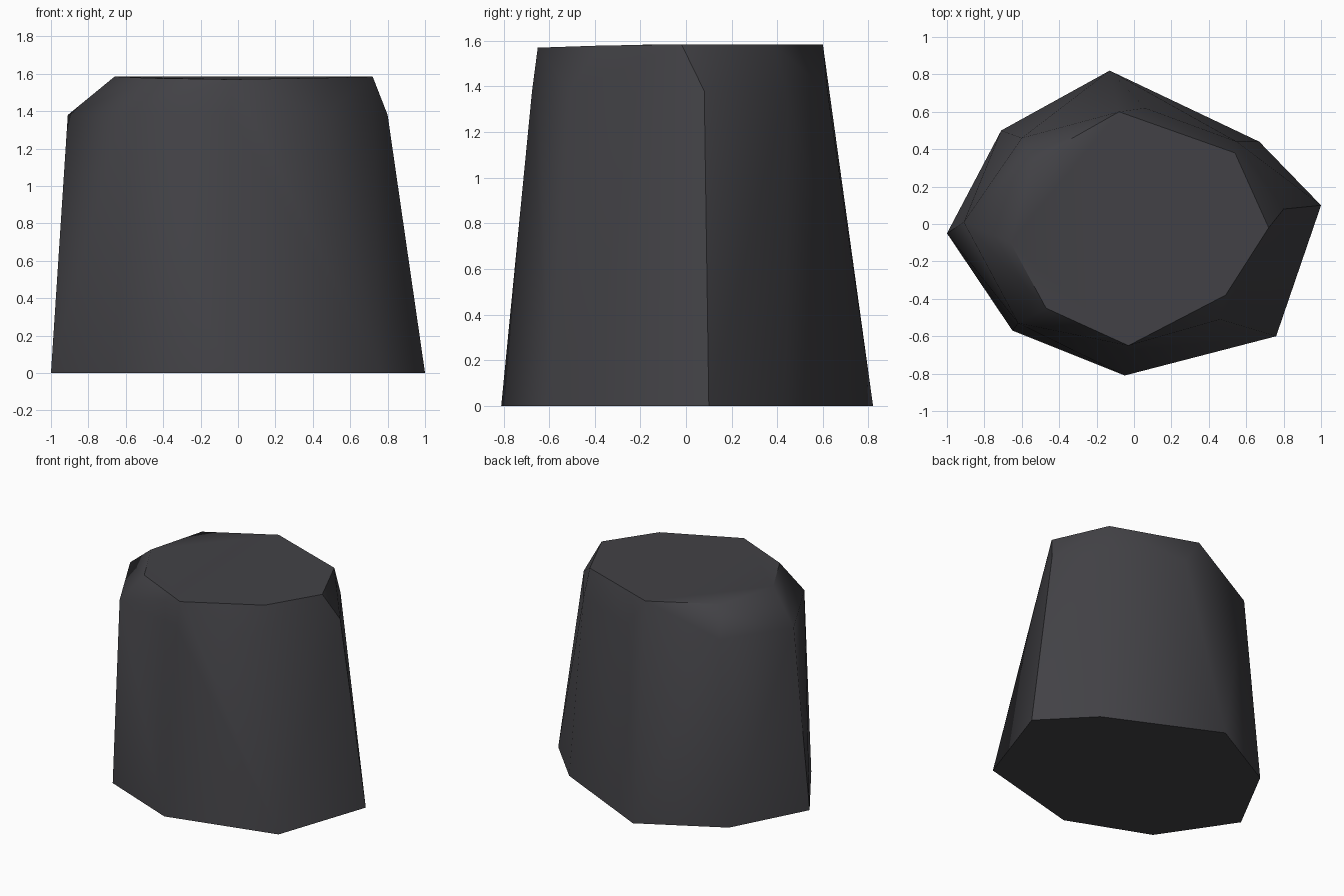
import bpy, bmesh, math

if "Cube" in bpy.data.objects:
    bpy.data.objects.remove(bpy.data.objects["Cube"])

# Stone outline at three levels, same corner order (x, y)
base = [(-1, -.05), (-.65, -.57), (-.05, -.81), (.76, -.60),
        (1, .10), (.67, .44), (-.13, .82), (-.71, .50)]
shoulder = [(-.91, .01), (-.62, -.53), (-.04, -.675), (.46, -.51),
            (.80, .08), (.55, .44), (.06, .62), (-.60, .46)]
top = [(-.66, -.10), (-.47, -.45), (-.03, -.65), (.49, -.38),
       (.72, -.02), (.54, .38), (-.08, .60), (-.54, .34)]

bm = bmesh.new()
for ring, z in ((base, 0), (shoulder, 1.38), (top, 1.585)):
    for x, y in ring:
        # the top tips down a little toward the front
        dz = 0.015 * min(0, y + .2) / .45 if z > 1.5 else 0
        bm.verts.new((x, y, z + dz))

# Faceted skin around the outline corners
res = bmesh.ops.convex_hull(bm, input=bm.verts[:])
inside = [v for v in bm.verts if not v.link_faces]
if inside:
    bmesh.ops.delete(bm, geom=inside, context='VERTS')
bmesh.ops.dissolve_limit(bm, angle_limit=math.radians(2), verts=bm.verts[:], edges=bm.edges[:])
bmesh.ops.recalc_face_normals(bm, faces=bm.faces[:])

mesh = bpy.data.meshes.new("stone_block")
bm.to_mesh(mesh)
bm.free()
stone = bpy.data.objects.new("stone_block", mesh)
bpy.context.collection.objects.link(stone)

# Dark grey stone
mat = bpy.data.materials.new("dark_grey")
mat.diffuse_color = (.055, .054, .061, 1)
mat.use_nodes = True
mat.node_tree.nodes["Principled BSDF"].inputs["Base Color"].default_value = mat.diffuse_color
mesh.materials.append(mat)

# Soft sides, crisp rim and main corners
bpy.context.view_layer.objects.active = stone
stone.select_set(True)
bpy.ops.object.shade_smooth_by_angle(angle=math.radians(40))
